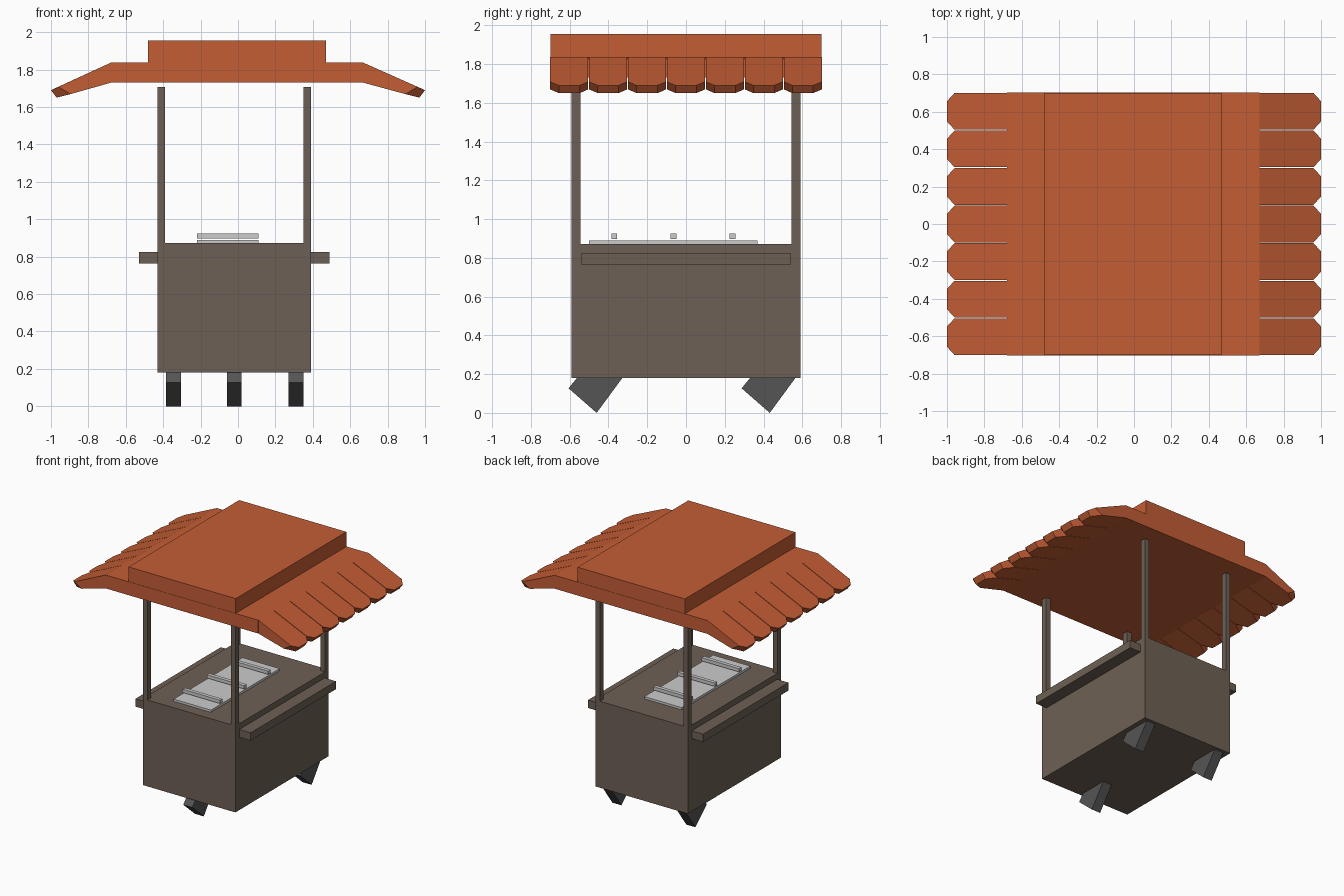
import bpy, bmesh
from mathutils import Vector

if "Cube" in bpy.data.objects:
    bpy.data.objects.remove(bpy.data.objects["Cube"])


def material(name, rgb):
    m = bpy.data.materials.new(name)
    m.diffuse_color = (*rgb, 1)
    m.use_nodes = True
    m.node_tree.nodes["Principled BSDF"].inputs["Base Color"].default_value = m.diffuse_color
    return m


ORANGE = material("orange_canopy", (0.55, 0.11, 0.035))
BROWN = material("brown_wood", (0.155, 0.118, 0.09))
DARK = material("dark_rubber", (0.09, 0.09, 0.09))


def finish(name, bm, mat):
    bmesh.ops.recalc_face_normals(bm, faces=bm.faces[:])
    mesh = bpy.data.meshes.new(name)
    bm.to_mesh(mesh)
    bm.free()
    if mat:
        mesh.materials.append(mat)
    obj = bpy.data.objects.new(name, mesh)
    bpy.context.collection.objects.link(obj)
    return obj


def box(name, x, y, z, mat=None):
    """Box from (min, max) ranges on each axis."""
    bm = bmesh.new()
    bmesh.ops.create_cube(bm, size=1)
    for v in bm.verts:
        v.co = Vector([(r[0] + r[1]) / 2 + c * (r[1] - r[0])
                       for r, c in zip((x, y, z), v.co)])
    return finish(name, bm, mat)


def loft(name, ring_a, ring_b, mat):
    """Solid between two matching outlines."""
    bm = bmesh.new()
    a = [bm.verts.new(p) for p in ring_a]
    b = [bm.verts.new(p) for p in ring_b]
    bm.faces.new(a)
    bm.faces.new(b[::-1])
    for i in range(len(a)):
        j = (i + 1) % len(a)
        bm.faces.new((a[i], b[i], b[j], a[j]))
    return finish(name, bm, mat)


CX = -0.02  # cart body is slightly off centre

# Cart body, corner posts and side shelves
box("cart_body", (-0.43, 0.39), (-0.59, 0.59), (0.18, 0.872), BROWN)
for sx in (-1, 1):
    for sy in (-1, 1):
        px = sorted((CX + sx * 0.37, CX + sx * 0.41))
        py = sorted((sy * 0.543, sy * 0.59))
        box("corner_post", px, py, (0.872, 1.707), BROWN)
    shelf_x = sorted((CX + sx * 0.41, CX + sx * 0.51))
    box("side_shelf", shelf_x, (-0.54, 0.54), (0.762, 0.825), BROWN)

# Serving tray with three bar handles
box("tray_plate", (-0.22, 0.11), (-0.5, 0.37), (0.872, 0.89))
for y in (-0.37, -0.065, 0.24):
    box("tray_handle", (-0.22, 0.11), (y - 0.015, y + 0.015), (0.898, 0.925))

# Three slanted block wheels: one in front, two behind
wheel_profile = [(-0.145, 0.127), (0, 0), (0.134, 0.182), (-0.1, 0.182)]
for x, y in ((CX, -0.461), (CX - 0.325, 0.432), (CX + 0.33, 0.432)):
    loft("wheel_block",
         [(x - 0.04, y + p, z) for p, z in wheel_profile],
         [(x + 0.04, y + p, z) for p, z in wheel_profile], DARK)

# Canopy slab and raised top
box("canopy_slab", (-0.68, 0.67), (-0.702, 0.702), (1.73, 1.837), ORANGE)
box("canopy_top", (-0.48, 0.47), (-0.7, 0.7), (1.837, 1.955), ORANGE)


def slat_outline(side, root, y, points):
    """Slat outline: root, shoulder and clipped tip given as (x, half width, z)."""
    pts = [(root, points[0][1], points[0][2])] + points[1:]
    return ([(side * x, y - w, z) for x, w, z in pts] +
            [(side * x, y + w, z) for x, w, z in reversed(pts)])


# Seven drooping slats with clipped corners on each side
top = [(0, 0.098, 1.837), (0.96, 0.098, 1.708), (1.0, 0.054, 1.69)]
bottom = [(0, 0.098, 1.73), (0.895, 0.098, 1.669), (0.97, 0.054, 1.65)]
for side, root in ((-1, 0.68), (1, 0.67)):
    for i in range(7):
        y = (i - 3) * 0.2008
        loft("canopy_slat", slat_outline(side, root, y, top),
             slat_outline(side, root, y, bottom), ORANGE)
